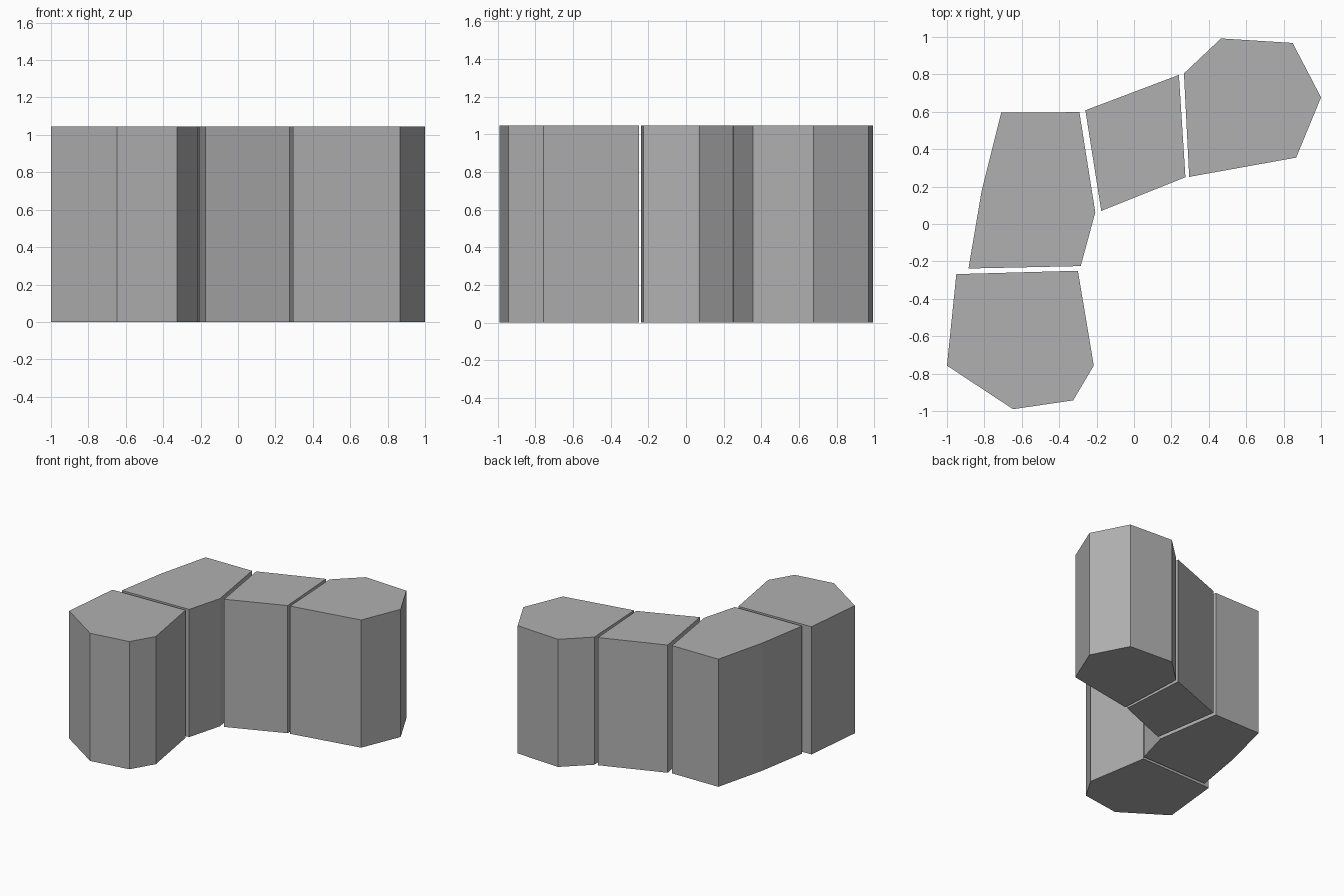
import bpy, bmesh

if "Cube" in bpy.data.objects:
    bpy.data.objects.remove(bpy.data.objects["Cube"])

HEIGHT = 1.046

# Footprint of each block, seen from above
BLOCKS = {
    "front_end_block": [(-0.95, -0.268), (-1.0, -0.757), (-0.647, -0.99),
                        (-0.325, -0.943), (-0.215, -0.757), (-0.30, -0.25)],
    "corner_block": [(-0.71, 0.595), (-0.815, 0.175), (-0.885, -0.238),
                     (-0.285, -0.225), (-0.207, 0.062), (-0.292, 0.598)],
    "middle_block": [(-0.26, 0.608), (-0.175, 0.07),
                     (0.275, 0.25), (0.24, 0.797)],
    "right_end_block": [(0.267, 0.805), (0.295, 0.252), (0.867, 0.355),
                        (1.0, 0.677), (0.848, 0.968), (0.465, 0.992)],
}

# Dark grey shared by all blocks
grey = bpy.data.materials.new("dark_grey")
grey.diffuse_color = (0.435, 0.435, 0.435, 1)
grey.use_nodes = True
grey.node_tree.nodes["Principled BSDF"].inputs["Base Color"].default_value = grey.diffuse_color


def prism(name, outline, height):
    """Closed flat-sided block extruded up from z = 0."""
    bm = bmesh.new()
    base = bm.faces.new([bm.verts.new((x, y, 0)) for x, y in outline])
    solid = bmesh.ops.extrude_face_region(bm, geom=[base], use_keep_orig=True)
    top = [v for v in solid["geom"] if isinstance(v, bmesh.types.BMVert)]
    bmesh.ops.translate(bm, verts=top, vec=(0, 0, height))
    bmesh.ops.recalc_face_normals(bm, faces=bm.faces)
    mesh = bpy.data.meshes.new(name)
    bm.to_mesh(mesh)
    bm.free()
    mesh.materials.append(grey)
    obj = bpy.data.objects.new(name, mesh)
    bpy.context.collection.objects.link(obj)
    return obj


# Row of blocks with narrow gaps
for name, outline in BLOCKS.items():
    prism(name, outline, HEIGHT)
